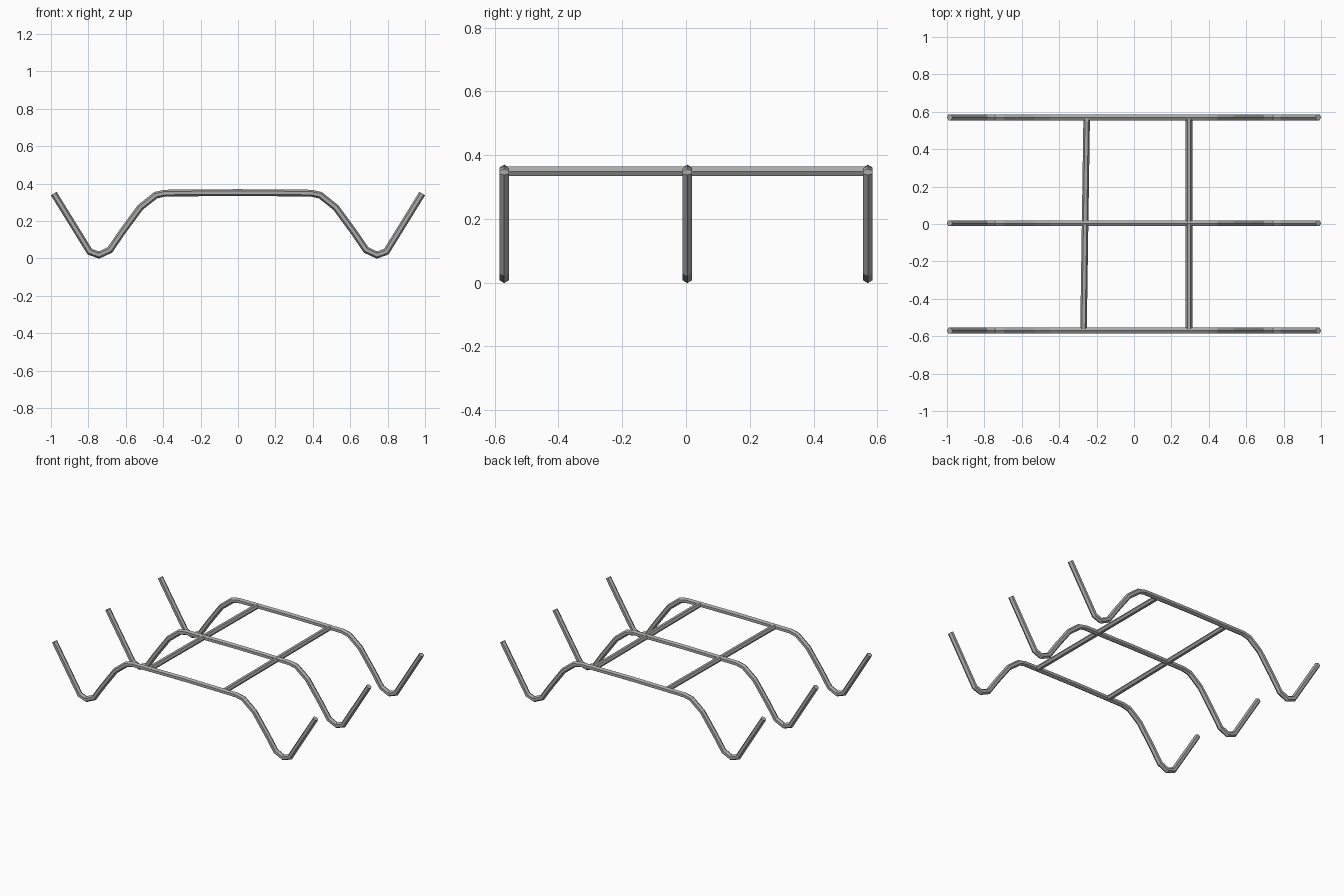
import bpy, bmesh, math
from mathutils import Vector

cube = bpy.data.objects.get("Cube")
if cube:
    bpy.data.objects.remove(cube, do_unlink=True)

steel = bpy.data.materials.new("steel grey")
steel.use_nodes = True
colour = (0.4, 0.4, 0.395, 1)
steel.diffuse_color = colour
steel.node_tree.nodes["Principled BSDF"].inputs["Base Color"].default_value = colour

SIDES = 6
RADIUS = 0.018


def tube(name, path, side, radius, turn):
    """Sweep a six-sided section along a path, mitred at each bend."""
    pts = [Vector(p) for p in path]
    side = Vector(side)
    bm = bmesh.new()
    rings = []
    for i, p in enumerate(pts):
        before = (p - pts[i - 1]).normalized() if i else (pts[1] - p).normalized()
        after = (pts[i + 1] - p).normalized() if i < len(pts) - 1 else before
        tangent = (before + after).normalized()
        across = (side - tangent * side.dot(tangent)).normalized()
        up = across.cross(tangent) / tangent.dot(before)
        ring = []
        for k in range(SIDES):
            a = turn + math.tau * k / SIDES
            ring.append(bm.verts.new(p + radius * (math.cos(a) * across + math.sin(a) * up)))
        rings.append(ring)
    for a, b in zip(rings, rings[1:]):
        for k in range(SIDES):
            n = (k + 1) % SIDES
            bm.faces.new((a[k], a[n], b[n], b[k]))
    bm.faces.new(rings[0])
    bm.faces.new(rings[-1])
    bmesh.ops.recalc_face_normals(bm, faces=bm.faces)
    mesh = bpy.data.meshes.new(name)
    bm.to_mesh(mesh)
    bm.free()
    mesh.materials.append(steel)
    obj = bpy.data.objects.new(name, mesh)
    bpy.context.collection.objects.link(obj)
    return obj


# Bent rods: half profile from the raised tip to the middle, then mirrored
half = [(0.985, 0.347), (0.793, 0.036), (0.743, 0.018), (0.685, 0.045),
        (0.62, 0.14), (0.523, 0.272), (0.44, 0.338), (0.39, 0.349)]
profile = [(-x, z) for x, z in half] + [(0, 0.352)] + half[::-1]
for name, y in (("front_rod", -0.57), ("middle_rod", 0.004), ("back_rod", 0.57)):
    tube(name, [(x, y, z) for x, z in profile], (0, 1, 0), RADIUS, math.pi / 6)

# Straight crossbars joining the rods; the right one leans slightly
for name, x0, x1 in (("right_crossbar", -0.27, -0.253), ("left_crossbar", 0.294, 0.294)):
    tube(name, [(x0, -0.57, 0.349), (x1, 0.57, 0.349)], (1, 0, 0), 0.0175, 0)
